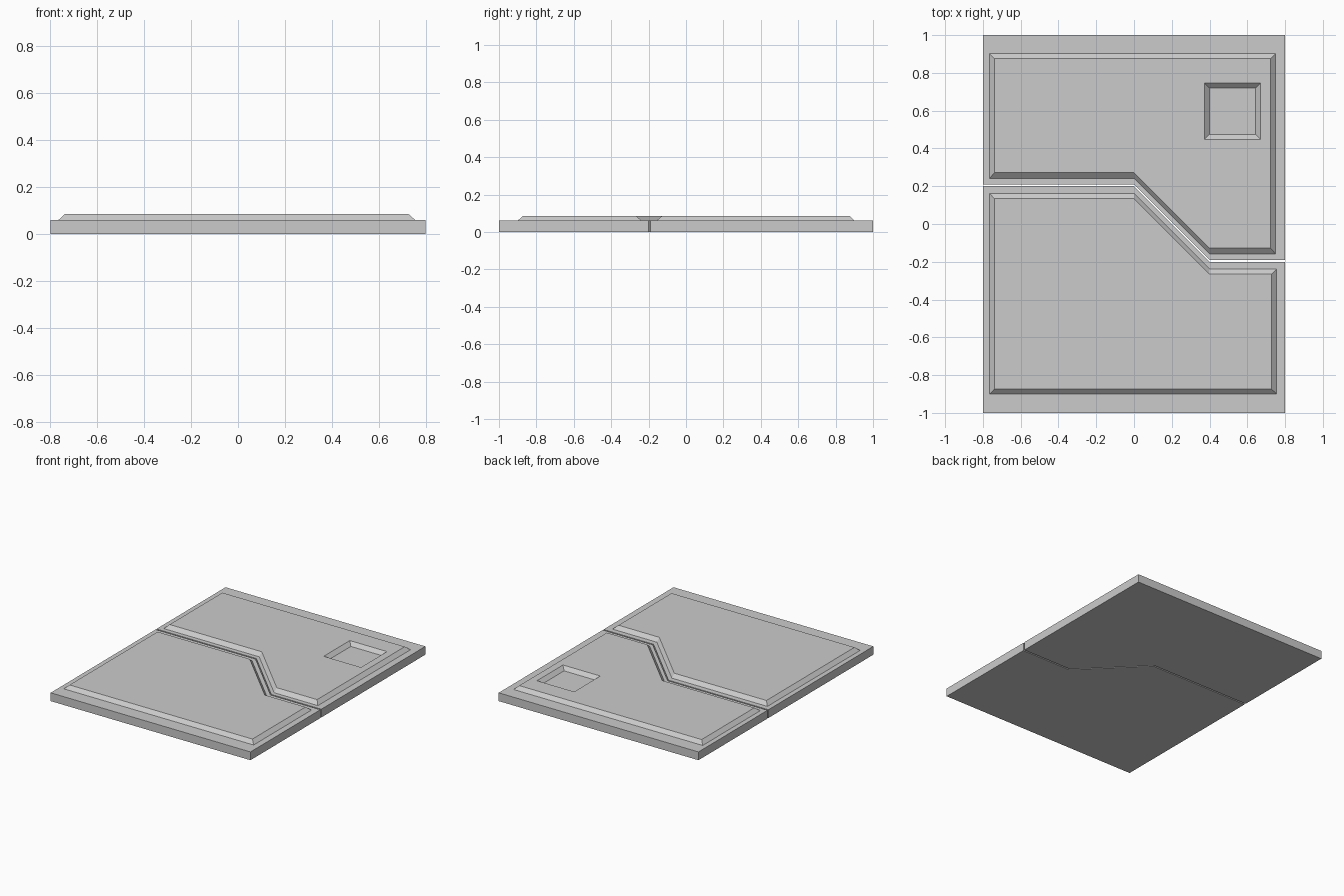
import bpy, bmesh

if "Cube" in bpy.data.objects:
    bpy.data.objects.remove(bpy.data.objects["Cube"])

Z_SLAB, Z_TOP = 0.06, 0.085


def loft(name, rings):
    """Closed solid through counter-clockwise rings given as (z, [(x, y), ...])."""
    bm = bmesh.new()
    loops = [[bm.verts.new((x, y, z)) for x, y in pts] for z, pts in rings]
    for a, b in zip(loops, loops[1:]):
        n = len(a)
        for i in range(n):
            j = (i + 1) % n
            bm.faces.new((a[i], a[j], b[j], b[i]))
    bm.faces.new(loops[0][::-1])
    bm.faces.new(loops[-1])
    bmesh.ops.recalc_face_normals(bm, faces=bm.faces)
    me = bpy.data.meshes.new(name)
    bm.to_mesh(me)
    bm.free()
    ob = bpy.data.objects.new(name, me)
    bpy.context.collection.objects.link(ob)
    return ob


def stepped(x0, x1, far, seam, back):
    """Outline of one half: seam is the stepped edge's height at the left end."""
    pts = [(x0, seam), (0, seam), (0.4, seam - 0.4), (x1, seam - 0.4),
           (x1, far), (x0, far)]
    return pts if back else pts[::-1]


def half(name, back, far, seam, base, top):
    slab = stepped(-0.8, 0.8, far, seam, back)
    return loft(name, [(0, slab), (Z_SLAB, slab),
                       (Z_SLAB, stepped(*base, back)),
                       (Z_TOP, stepped(*top, back))])


# Two tiles with bevelled raised panels, separated by a thin stepped gap
front = half("front_tile", False, -1.0, 0.20,
             (-0.765, 0.755, -0.90, 0.162), (-0.738, 0.727, -0.873, 0.134))
rear = half("back_tile", True, 1.0, 0.21,
            (-0.765, 0.75, 0.902, 0.242), (-0.738, 0.723, 0.875, 0.272))


# Square recess with sloped walls in the back tile
def square(h):
    cx, cy = 0.522, 0.597
    return [(cx - h, cy - h), (cx + h, cy - h), (cx + h, cy + h), (cx - h, cy + h)]


cutter = loft("recess_cutter", [(Z_SLAB, square(0.122)), (0.11, square(0.176))])
cutter.hide_render = True
cutter.hide_viewport = False
mod = rear.modifiers.new("recess", 'BOOLEAN')
mod.operation = 'DIFFERENCE'
mod.solver = 'EXACT'
mod.object = cutter

# Apply the cut and drop the helper
bpy.context.view_layer.objects.active = rear
bpy.ops.object.modifier_apply(modifier=mod.name)
bpy.data.objects.remove(cutter)
